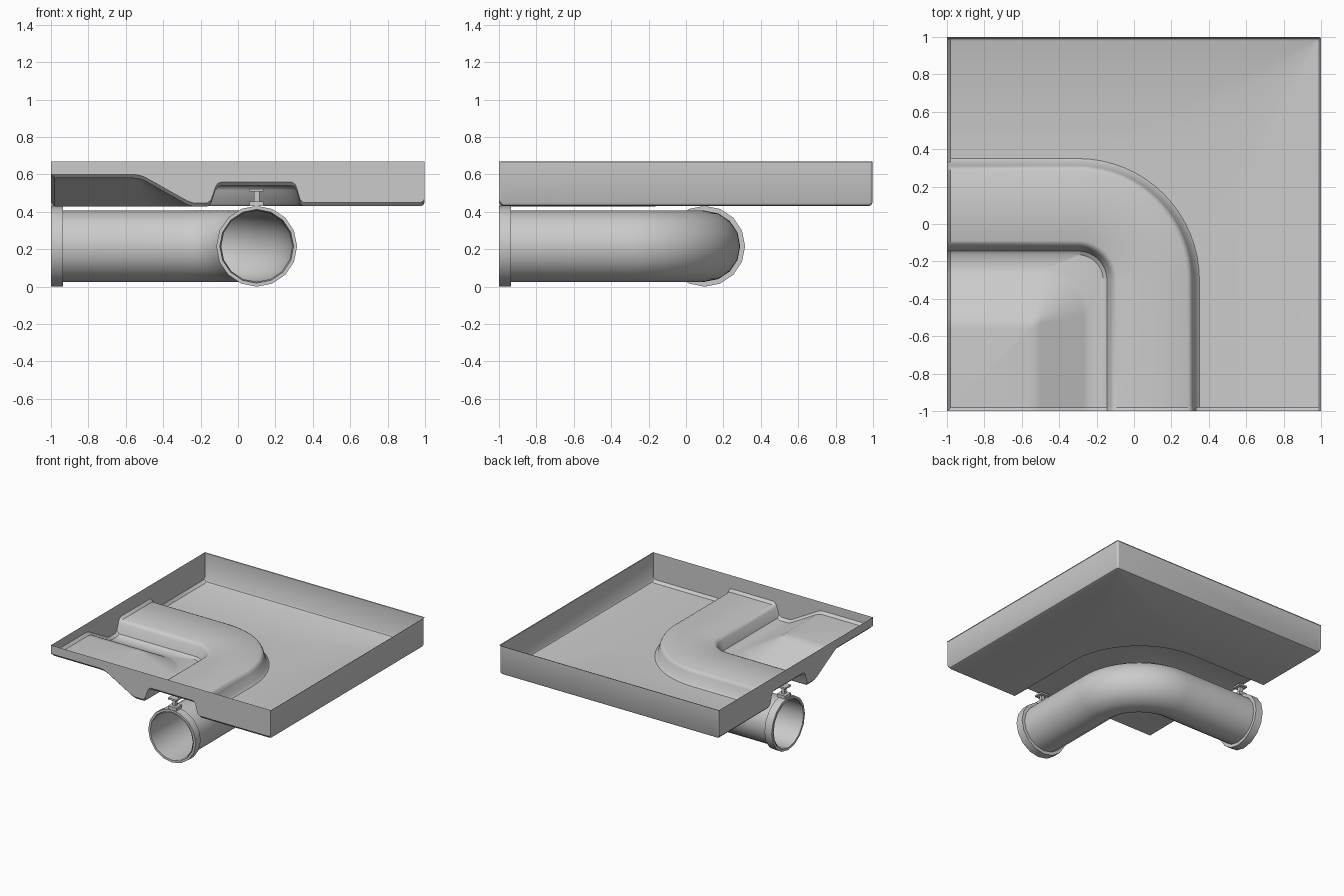
import bpy, bmesh, math
from mathutils import Vector

if "Cube" in bpy.data.objects:
    bpy.data.objects.remove(bpy.data.objects["Cube"])

RIM, INSET, CZ = 0.67, 0.02, 0.216
N = 16  # segments in each bend


def lpath(v, r):
    """L-shaped plan line through (-1, v) and (v, -1) with corner radius r."""
    c = v - r
    return [(c + r * math.cos(a), c + r * math.sin(a))
            for a in [math.pi / 2 * (1 - i / N) for i in range(N + 1)]]


def finish(name, rows, closed=False, angle=35):
    """Skin rows of points into a smooth-shaded surface."""
    bm = bmesh.new()
    vs = [[bm.verts.new(p) for p in row] for row in rows]
    n = len(rows[0])
    for a, b in zip(vs, vs[1:]):
        for i in range(n if closed else n - 1):
            j = (i + 1) % n
            bm.faces.new((a[i], a[j], b[j], b[i]))
    bmesh.ops.remove_doubles(bm, verts=bm.verts, dist=0.0005)
    bmesh.ops.dissolve_degenerate(bm, edges=bm.edges, dist=0.0001)
    bmesh.ops.recalc_face_normals(bm, faces=bm.faces)
    me = bpy.data.meshes.new(name)
    bm.to_mesh(me)
    bm.free()
    ob = bpy.data.objects.new(name, me)
    bpy.context.collection.objects.link(ob)
    bpy.ops.object.select_all(action='DESELECT')
    ob.select_set(True)
    bpy.context.view_layer.objects.active = ob
    bpy.ops.object.shade_smooth_by_angle(angle=math.radians(angle))
    return ob


# Tray: floor profile (offset, height, corner radius) swept round the L bend,
# with the two cut ends turned up into walls
profile = [(-0.98, 0.58, 0.0), (-0.56, 0.58, 0.01), (-0.53, 0.577, 0.02), (-0.50, 0.567, 0.03),
           (-0.27, 0.438, 0.23), (-0.24, 0.428, 0.24), (-0.165, 0.428, 0.135),
           (-0.145, 0.442, 0.155), (-0.12, 0.515, 0.18), (-0.108, 0.532, 0.192),
           (-0.09, 0.54, 0.21), (0.285, 0.54, 0.585), (0.302, 0.532, 0.602),
           (0.312, 0.515, 0.612), (0.332, 0.445, 0.632), (0.35, 0.43, 0.65),
           (0.975, 0.43, 0.015), (0.99, 0.436, 0.015), (0.997, 0.45, 0.015),
           (0.997, RIM - 0.004, 0.015), (1.0, RIM, 0.01)]
rows = []
low = (-1, -1, 0.60)
rows.append([(-1, -1, RIM)] + [low] * (N + 5) + [(-1, -1, RIM)])
for v, z, r in profile:
    turn = [(-1, v, RIM), (-1, v, min(RIM, z + INSET)), (-1 + INSET, v, z)]
    if v < -0.9:
        turn[2] = (v, v, z)
    end = [(y, x, h) for x, y, h in reversed(turn)]
    rows.append(turn + [(x, y, z) for x, y in lpath(v, r)] + end)
finish("tray", rows)

# Pipe bend: round section swept along the same centre line
PR, FR, SIDES = 0.19, 0.216, 16


def ring(p, d, rad):
    side = Vector((-d.y, d.x, 0))
    return [p + rad * (math.cos(t) * side + math.sin(t) * Vector((0, 0, 1)))
            for t in [2 * math.pi * i / SIDES for i in range(SIDES)]]


stations = [(Vector((-1, 0.1, CZ)), Vector((1, 0, 0)))]
for i, (x, y) in enumerate(lpath(0.1, 0.4)):
    a = math.pi / 2 * (1 - i / N)
    stations.append((Vector((x, y, CZ)), Vector((math.sin(a), -math.cos(a), 0))))
stations.append((Vector((0.1, -1, CZ)), Vector((0, -1, 0))))
finish("pipe_bend", [ring(p, d, PR) for p, d in stations], True)

# Collar and hanger bracket at each pipe end
for label, p, d in (("left", Vector((-1, 0.1, CZ)), Vector((1, 0, 0))),
                    ("front", Vector((0.1, -1, CZ)), Vector((0, 1, 0)))):
    q = p + d * 0.065
    finish(label + "_collar", [ring(q, d, PR), ring(q, d, FR), ring(p, d, FR),
                               ring(p, d, 0.197), ring(q, d, PR)], True)
    c = p + d * 0.04
    for part, w, z0, z1 in (("base", 0.075, 0.43, 0.456), ("stem", 0.028, 0.456, 0.51),
                            ("plate", 0.075, 0.508, 0.522)):
        bpy.ops.mesh.primitive_cube_add(size=1, location=(c.x, c.y, (z0 + z1) / 2))
        ob = bpy.context.object
        ob.name = f"{label}_hanger_{part}"
        ob.scale = (w, w, z1 - z0)
